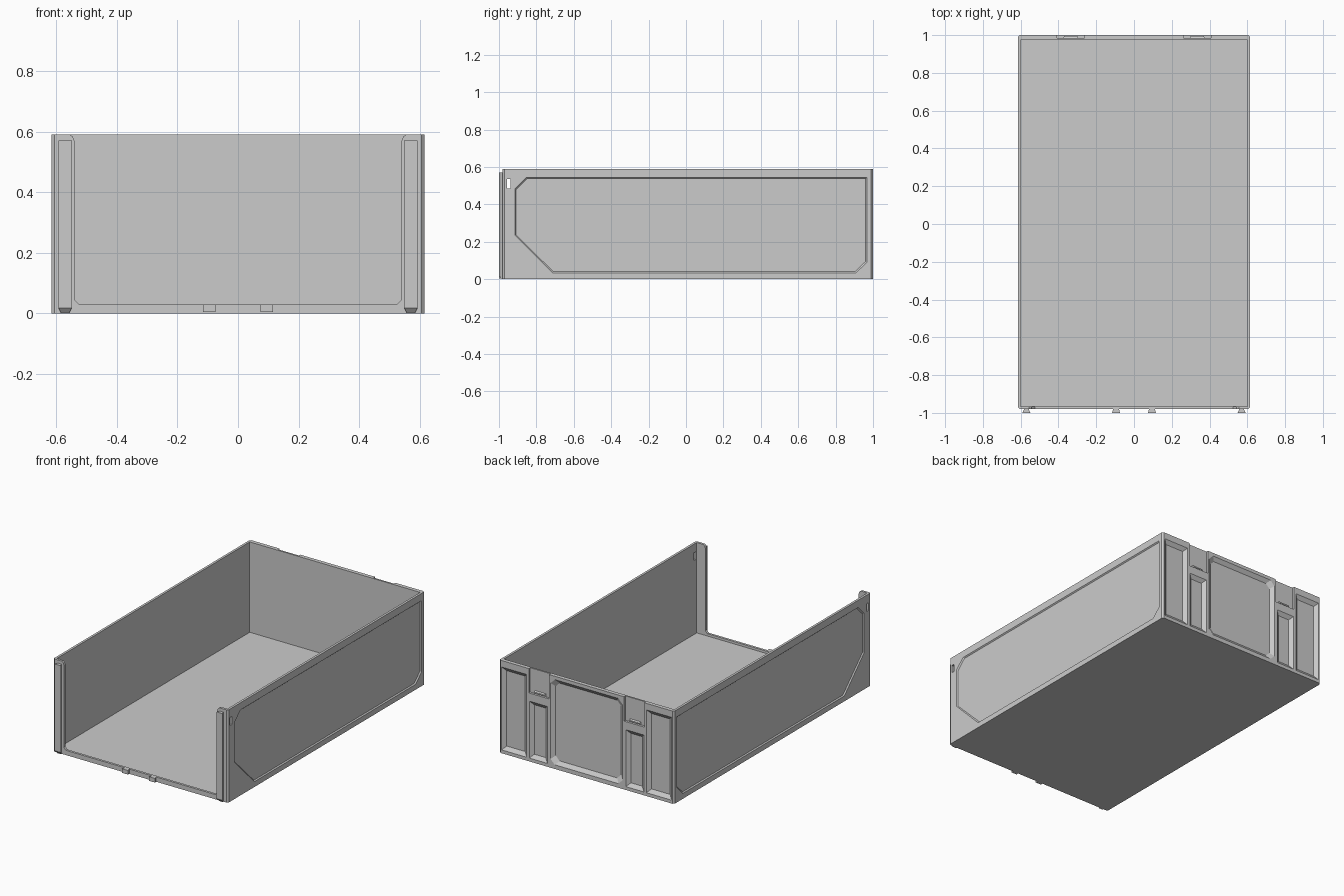
import bpy, bmesh

if "Cube" in bpy.data.objects:
    bpy.data.objects.remove(bpy.data.objects["Cube"])


def loft(name, a, b):
    """Closed solid between two matching loops of 3D points."""
    bm = bmesh.new()
    va = [bm.verts.new(p) for p in a]
    vb = [bm.verts.new(p) for p in b]
    n = len(a)
    bm.faces.new(va)
    bm.faces.new(vb)
    for i in range(n):
        j = (i + 1) % n
        bm.faces.new((va[i], va[j], vb[j], vb[i]))
    bmesh.ops.recalc_face_normals(bm, faces=bm.faces)
    me = bpy.data.meshes.new(name)
    bm.to_mesh(me)
    bm.free()
    ob = bpy.data.objects.new(name, me)
    bpy.context.collection.objects.link(ob)
    return ob


def rect(x0, x1, z0, z1, c=0.0):
    if c == 0:
        return [(x0, z0), (x1, z0), (x1, z1), (x0, z1)]
    return [(x0 + c, z0), (x1 - c, z0), (x1, z0 + c), (x1, z1 - c),
            (x1 - c, z1), (x0 + c, z1), (x0, z1 - c), (x0, z0 + c)]


def inset(pts, d):
    """Shrink a 2D outline by d on every side of its bounds."""
    out = []
    lo = [min(p[k] for p in pts) for k in (0, 1)]
    hi = [max(p[k] for p in pts) for k in (0, 1)]
    for p in pts:
        q = []
        for k in (0, 1):
            mid, half = (lo[k] + hi[k]) / 2, (hi[k] - lo[k]) / 2
            q.append(mid + (p[k] - mid) * (half - d) / half)
        out.append(q)
    return out


def on_x(pts, x):
    return [(x, p[0], p[1]) for p in pts]


def on_y(pts, y):
    return [(p[0], y, p[1]) for p in pts]


def on_z(pts, z):
    return [(p[0], p[1], z) for p in pts]


def cut(target, cutter):
    cutter.hide_render = True
    m = target.modifiers.new("cut", 'BOOLEAN')
    m.operation = 'DIFFERENCE'
    m.solver = 'EXACT'
    m.object = cutter
    bpy.context.view_layer.objects.active = target
    bpy.ops.object.modifier_apply(modifier=m.name)
    bpy.data.objects.remove(cutter, do_unlink=True)


W, H, YF, YB = 0.615, 0.59, -0.98, 1.0

# tray shell with chamfered vertical corners, open at the top
outline = rect(-W, W, YF, YB, 0.01)
tray = loft("tray_body", on_z(outline, 0), on_z(outline, H))
cavity = rect(-0.6, 0.6, -0.965, 0.975)
cut(tray, loft("cavity", on_z(cavity, 0.015), on_z(cavity, H + 0.1)))

# front opening, leaving a low lip and two narrow flanges
half = [(0.525, 0.03), (0.54, 0.045), (0.54, 0.57), (0.545, 0.583),
        (0.555, H), (0.555, H + 0.1)]
opening = half + [(-x, z) for x, z in reversed(half)]
cut(tray, loft("opening", on_y(opening, -1.1), on_y(opening, -0.95)))

# shallow side panels and the small slot through both walls
panel = [(-0.915, 0.235), (-0.715, 0.033), (0.91, 0.033), (0.968, 0.09),
         (0.968, 0.545), (-0.855, 0.545), (-0.915, 0.485)]
for s in (-1, 1):
    cut(tray, loft("side_panel", on_x(panel, s * (W + 0.001)),
                   on_x(inset(panel, 0.007), s * (W - 0.007))))
slot = rect(-0.957, -0.937, 0.485, 0.535)
cut(tray, loft("slot", on_x(slot, -0.7), on_x(slot, 0.7)))

# tapered recesses in the back wall
recesses = [rect(-0.255, 0.255, 0.025, 0.57, 0.03)]
for s in (-1, 1):
    for x0, x1, top in ((0.42, 0.6, 0.55), (0.275, 0.405, 0.385)):
        recesses.append(rect(min(s * x0, s * x1), max(s * x0, s * x1), 0.02, top))
for r in recesses:
    cut(tray, loft("recess", on_y(r, YB + 0.001), on_y(inset(r, 0.025), 0.982)))

# latch notches with a small catch in each
for s in (-1, 1):
    c = s * 0.335
    n = rect(c - 0.072, c + 0.072, 0.435, H + 0.05)
    cut(tray, loft("notch", on_y(n, YB + 0.01), on_y(n, 0.986)))
    k = rect(c - 0.04, c + 0.04, 0.435, 0.455)
    loft("latch_catch", on_y(k, 0.984), on_y(inset(k, 0.006), 0.996))

# dovetail rails on the front flanges, sloped underneath
for s in (-1, 1):
    c = s * 0.57
    back = rect(c - 0.013, c + 0.013, 0.0, 0.57)
    mid = rect(c - 0.013, c + 0.013, 0.0, 0.57)
    face = rect(c - 0.022, c + 0.022, 0.018, 0.57)
    loft("front_rail_neck", on_y(back, YF + 0.005), on_y(mid, -0.987))
    loft("front_rail", on_y(rect(c - 0.014, c + 0.014, 0.002, 0.57), -0.986),
         on_y(face, -1.0))

# dovetail tabs on the front lip
for s in (-1, 1):
    c = s * 0.095
    loft("front_tab", on_y(rect(c - 0.014, c + 0.014, 0.004, 0.03), YF + 0.005),
         on_y(rect(c - 0.021, c + 0.021, 0.004, 0.03), -1.0))
